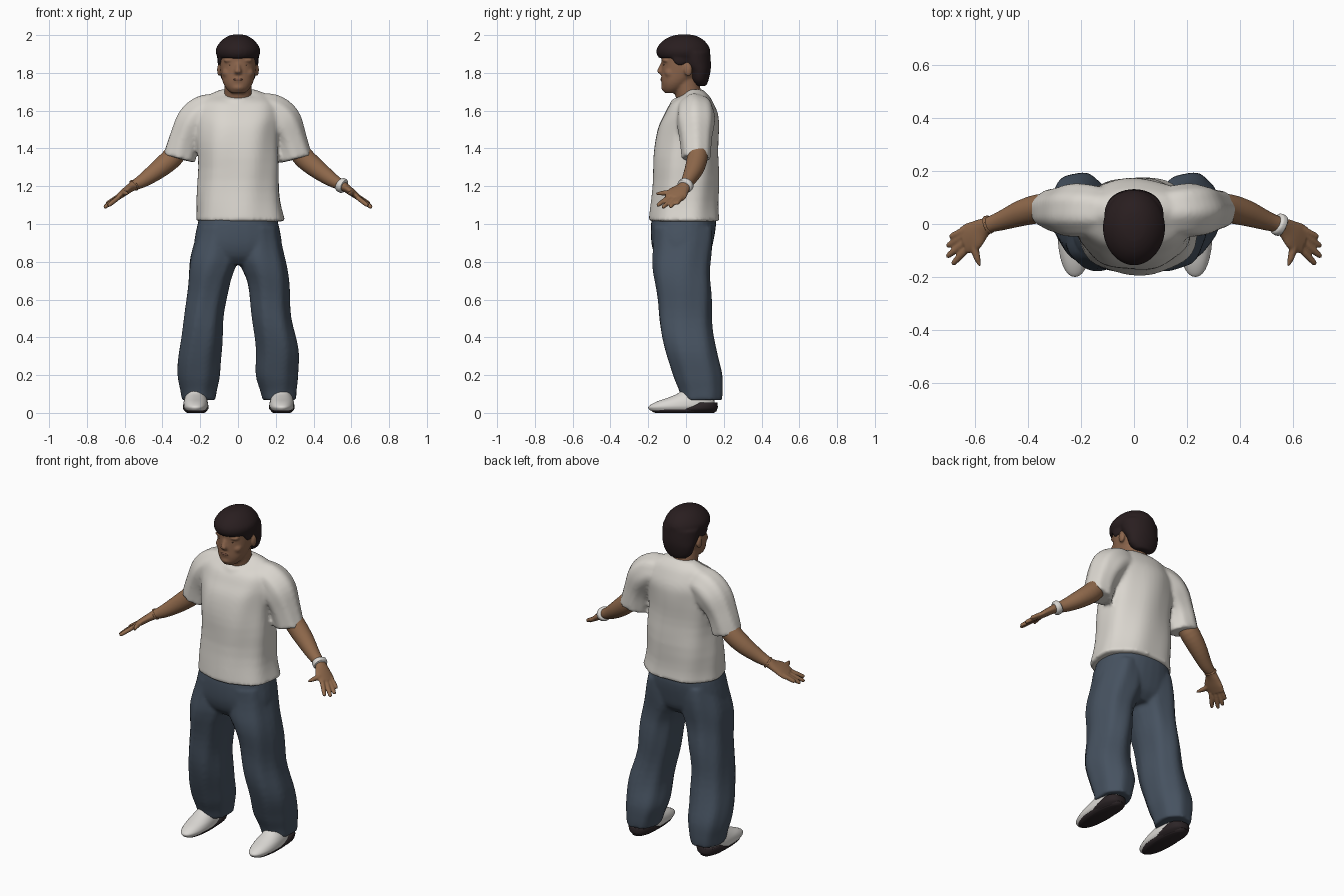
import bpy, bmesh, math
from mathutils import Vector as V


def material(name, *rgb):
    m = bpy.data.materials.new(name)
    m.diffuse_color = (*rgb, 1)
    return m


SKIN = material("skin", 0.28, 0.143, 0.072)
FACE = material("face_skin", 0.262, 0.131, 0.073)
HAIR = material("dark_hair", 0.022, 0.013, 0.014)
SHIRT = material("off_white_cotton", 0.70, 0.67, 0.62)
DENIM = material("blue_denim", 0.062, 0.085, 0.118)
SHOE = material("white_leather", 0.70, 0.68, 0.65)
SOLE = material("dark_sole", 0.025, 0.018, 0.02)
LIP = material("lip", 0.20, 0.092, 0.06)
BROW = material("brow_brown", 0.13, 0.065, 0.04)


def catmull(p, t):
    """Smooth interpolation through rows p[0..3], between p[1] and p[2]."""
    return [0.5 * (2 * b + (c - a) * t + (2 * a - 5 * b + 4 * c - d) * t * t
                   + (3 * b - a - 3 * c + d) * t ** 3) for a, b, c, d in zip(*p)]


def loft(bm, rows, side=1, normal=None, segs=32, power=2.0, fold=0.0, steps=4):
    """Skin through rows (x, y, z, half width, half depth); normal None follows the path."""
    rows = [(r[0] * side, *r[1:]) for r in rows]
    n, path = len(rows), []
    for i in range(n - 1):
        p = [rows[max(i - 1, 0)], rows[i], rows[i + 1], rows[min(i + 2, n - 1)]]
        path += [catmull(p, k / steps) for k in range(steps)]
    path.append(rows[-1])
    rings = []
    for i, (x, y, z, a, b) in enumerate(path):
        if normal:
            t, u = V(normal).normalized(), V((1, 0, 0))
        else:
            t = (V(path[min(i + 1, len(path) - 1)][:3]) - V(path[max(i - 1, 0)][:3])).normalized()
            u = V((0, 1, 0))
        u = (u - t * u.dot(t)).normalized()
        w = t.cross(u)
        ring = []
        for k in range(segs):
            q = 2 * math.pi * k / segs
            c, s = math.cos(q), math.sin(q)
            f = 1 + fold * math.sin(4 * q + 7 * z) * math.sin(3 * q - 13 * z + 1)
            e = 2 / power
            ring.append(bm.verts.new(V((x, y, z))
                        + u * a * f * math.copysign(abs(c) ** e, c)
                        + w * b * f * math.copysign(abs(s) ** e, s)))
        rings.append(ring)
    for r0, r1 in zip(rings, rings[1:]):
        for k in range(segs):
            j = (k + 1) % segs
            bm.faces.new((r0[k], r0[j], r1[j], r1[k]))
    bm.faces.new(rings[0][::-1])
    bm.faces.new(rings[-1])


def ball(bm, loc, size):
    new = bmesh.ops.create_uvsphere(bm, u_segments=16, v_segments=10, radius=1)["verts"]
    for v in new:
        v.co = V([c * s + l for c, s, l in zip(v.co, size, loc)])


def finish(name, bm, mat, voxel=0, smooth=3):
    """Make the object; voxel > 0 fuses all its pieces into one skin."""
    bmesh.ops.recalc_face_normals(bm, faces=bm.faces)
    me = bpy.data.meshes.new(name)
    bm.to_mesh(me)
    bm.free()
    me.materials.append(mat)
    ob = bpy.data.objects.new(name, me)
    bpy.context.collection.objects.link(ob)
    me.shade_smooth()
    if voxel:
        m = ob.modifiers.new("fuse", 'REMESH')
        m.mode, m.voxel_size, m.use_smooth_shade = 'VOXEL', voxel, True
        m = ob.modifiers.new("relax", 'SMOOTH')
        m.factor, m.iterations = 0.5, smooth
    return ob


UP = (0, 0, 1)

# T-shirt: body, collar and sleeves
bm = bmesh.new()
loft(bm, [(.012, -.006, 1.014, .235, .187), (.008, -.004, 1.12, .221, .178), (0, 0, 1.35, .211, .171),
          (0, .008, 1.5, .215, .162), (0, .024, 1.58, .225, .142), (0, .032, 1.64, .208, .113),
          (0, .05, 1.68, .165, .072), (0, .05, 1.712, .09, .038)],
     normal=UP, power=2.2, fold=.035, segs=48)
loft(bm, [(0, .0, 1.635, .1, .1), (0, .0, 1.664, .09, .091), (0, .004, 1.688, .082, .084)],
     normal=(0, -.36, 1))
for s in (1, -1):
    loft(bm, [(.09, .04, 1.60, .085, .085), (.17, .048, 1.59, .097, .098), (.232, .052, 1.54, .1, .1),
              (.28, .054, 1.45, .085, .084), (.31, .052, 1.345, .076, .086)], s, fold=.06)
finish("t_shirt", bm, SHIRT, .011, 3)

# Trousers: hips and two wide legs
bm = bmesh.new()
loft(bm, [(0, -.012, 1.07, .195, .16), (0, -.013, 1.0, .214, .172), (0, -.02, .9, .232, .163),
          (0, -.02, .83, .22, .142), (0, -.02, .785, .13, .1)], normal=UP, power=2.3)
for s in (1, -1):
    d = .008 if s > 0 else 0
    loft(bm, [(.105, -.014, .98, .105, .155), (.122, -.02, .83, .126, .155), (.14, -.02, .76, .12, .151),
              (.158, -.016, .68, .11, .146), (.18, -.002, .5, .104, .139), (.2 + d, .025, .32, .113, .135),
              (.203 + d, .062, .2, .112, .13), (.207 + d, .082, .12, .097, .115),
              (.21 + d, .085, .068, .088, .106)], s, normal=UP, power=2.2, fold=.05)
finish("trousers", bm, DENIM, .01)

# Arms and hands
for s, label in ((1, "left"), (-1, "right")):
    bm = bmesh.new()
    loft(bm, [(.29, .055, 1.43, .05, .05), (.345, .06, 1.355, .055, .056), (.42, .043, 1.29, .05, .05),
              (.5, .013, 1.232, .037, .037), (.55, -.004, 1.205, .031, .027), (.578, -.02, 1.186, .041, .022),
              (.61, -.046, 1.162, .057, .019), (.642, -.062, 1.137, .054, .014)], s)
    for base, tip in (((.635, -.02, 1.145), (.698, -.05, 1.106)), ((.64, -.042, 1.14), (.709, -.085, 1.088)),
                      ((.64, -.068, 1.137), (.709, -.125, 1.086)), ((.63, -.092, 1.142), (.688, -.153, 1.096))):
        b, t = V(base), V(tip)
        loft(bm, [(*b, .0135, .0125), (*b.lerp(t, .5), .013, .0125), (*b.lerp(t, .9), .0105, .0105),
                  (*t, .004, .004)], s, segs=12)
    # Thumb runs mostly along y
    loft(bm, [(.588, -.03, 1.18, .02, .016), (.602, -.085, 1.167, .017, .015),
              (.594, -.13, 1.163, .013, .012), (.583, -.16, 1.16, .005, .005)], s, normal=(0, -1, 0), segs=12)
    finish(label + "_arm", bm, SKIN, .0055, 2)

# Wrist bands
bm = bmesh.new()
loft(bm, [(.537, .003, 1.213, .036, .033), (.543, 0, 1.209, .042, .039),
          (.558, -.006, 1.2, .042, .039), (.564, -.009, 1.197, .035, .031)])
finish("white_bracelet", bm, SHOE)
bm = bmesh.new()
loft(bm, [(.546, 0, 1.208, .034, .031), (.553, -.003, 1.203, .036, .032)], -1)
finish("cord_bracelet", bm, SKIN)

# Head: skull, neck, nose, brow, lips, chin and ears
bm = bmesh.new()
loft(bm, [(0, -.075, 1.693, .035, .038), (0, -.066, 1.715, .06, .058), (0, -.05, 1.75, .08, .08),
          (0, -.026, 1.8, .092, .104), (0, -.015, 1.86, .098, .114), (0, -.015, 1.92, .098, .115),
          (0, -.012, 1.97, .06, .07)], normal=UP, power=2.1)
loft(bm, [(0, .03, 1.6, .08, .075), (0, .016, 1.67, .074, .07), (0, -.008, 1.77, .073, .075)], normal=UP)
loft(bm, [(0, -.115, 1.865, .011, .012), (0, -.129, 1.83, .013, .016), (0, -.138, 1.807, .019, .016),
          (0, -.127, 1.793, .017, .01)], normal=UP, segs=16)
ball(bm, (0, -.112, 1.723), (.034, .02, .02))
ball(bm, (0, -.12, 1.765), (.032, .015, .017))
for s in (1, -1):
    ball(bm, (s * .038, -.105, 1.866), (.04, .02, .013))
    ball(bm, (s * .099, .012, 1.815), (.012, .022, .034))
    ball(bm, (s * .048, -.085, 1.8), (.036, .03, .03))
finish("head", bm, FACE, .0065, 5)

# Eyes and mouth
bm = bmesh.new()
for s in (1, -1):
    ball(bm, (s * .038, -.1165, 1.843), (.012, .004, .0035))
finish("eyes", bm, BROW)
bm = bmesh.new()
ball(bm, (0, -.131, 1.765), (.024, .004, .006))
finish("lips", bm, LIP)

# Hair: rounded cap with a longer back
bm = bmesh.new()
loft(bm, [(0, -.012, 1.877, .104, .13), (0, -.014, 1.902, .117, .142), (0, -.014, 1.935, .114, .138),
          (0, -.012, 1.972, .086, .108), (0, -.01, 1.996, .05, .064), (0, -.01, 2.004, .015, .02)],
     normal=UP, power=1.95)
loft(bm, [(0, .078, 1.73, .05, .028), (0, .072, 1.76, .084, .047), (0, .07, 1.81, .1, .06),
          (0, .052, 1.85, .108, .08), (0, .038, 1.91, .113, .09)], normal=UP)
for s in (1, -1):
    ball(bm, (s * .094, -.03, 1.872), (.013, .04, .035))
finish("hair", bm, HAIR, .009, 3)

# Shoes: upper and dark sole that thickens toward the heel
for s, label in ((1, "left"), (-1, "right")):
    cx = .232 if s > 0 else .224
    bm = bmesh.new()
    loft(bm, [(cx, -.024, .012, .054, .165), (cx, -.024, .032, .065, .176), (cx, -.005, .057, .064, .156),
              (cx, .025, .08, .058, .122), (cx, .05, .105, .05, .09), (cx, .06, .14, .045, .07)],
         s, normal=UP, power=2.2)
    finish(label + "_shoe", bm, SHOE)
    bm = bmesh.new()
    loft(bm, [(cx, -.008, 0, .046, .155), (cx, -.01, .008, .057, .17), (cx, -.01, .018, .06, .176)],
         s, normal=UP, power=2.2)
    loft(bm, [(cx, .05, .004, .05, .09), (cx, .055, .02, .066, .11), (cx, .085, .04, .067, .083),
              (cx, .105, .056, .062, .06)], s, normal=UP, power=2.3)
    finish(label + "_sole", bm, SOLE)
